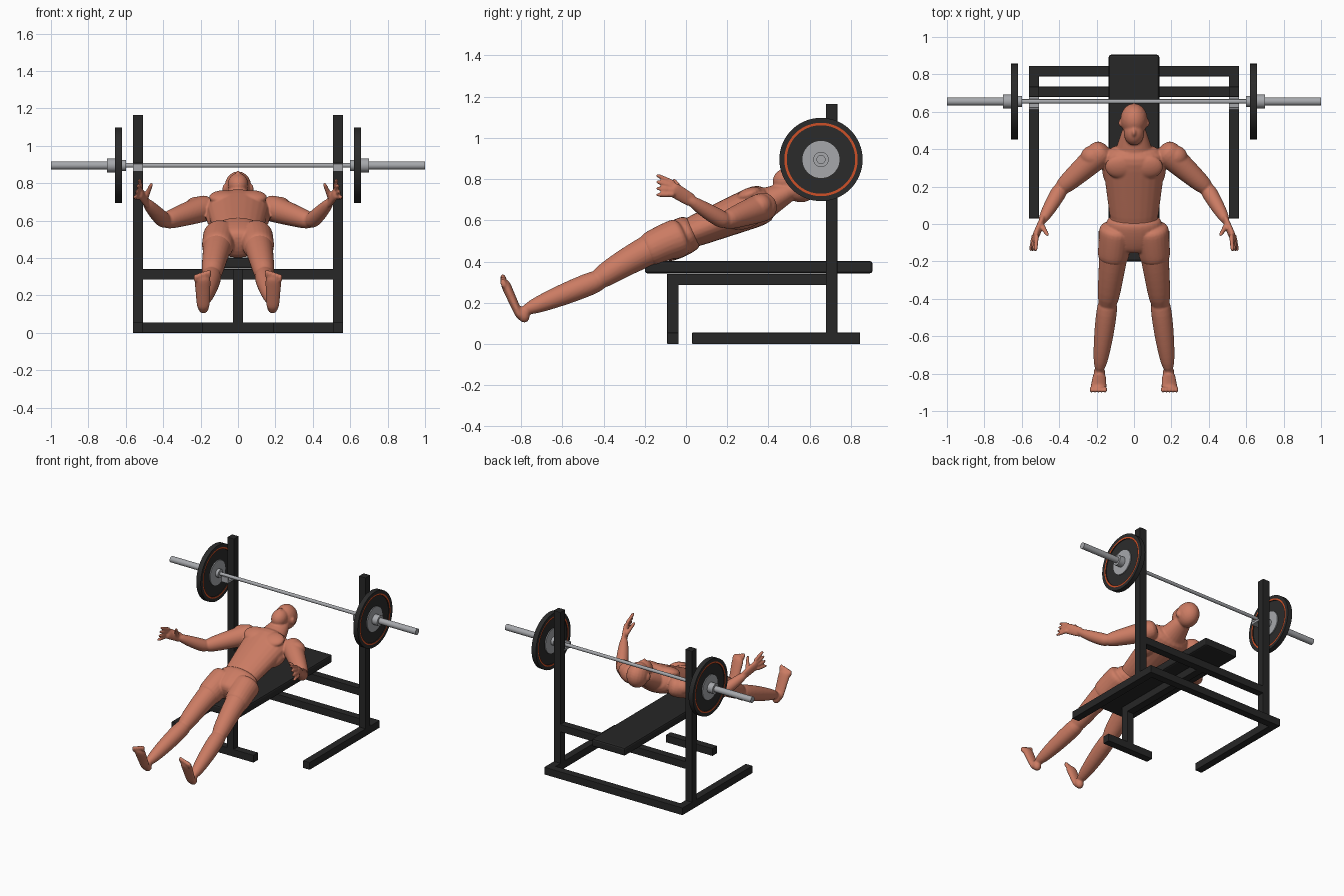
import bpy, bmesh, math
from mathutils import Vector, Matrix

cube = bpy.data.objects.get("Cube")
if cube:
    bpy.data.objects.remove(cube, do_unlink=True)


def material(name, *rgb):
    mat = bpy.data.materials.new(name)
    mat.use_nodes = True
    mat.diffuse_color = (*rgb, 1)
    mat.node_tree.nodes["Principled BSDF"].inputs["Base Color"].default_value = (*rgb, 1)
    return mat


SKIN = material("skin", 0.6, 0.2, 0.125)
FRAME = material("black_frame", 0.02, 0.02, 0.02)
RUBBER = material("black_rubber", 0.024, 0.024, 0.024)
STEEL = material("steel", 0.38, 0.39, 0.41)
ORANGE = material("orange_stripe", 0.62, 0.08, 0.02)


def finish(bm, name, *materials):
    bmesh.ops.recalc_face_normals(bm, faces=bm.faces)
    mesh = bpy.data.meshes.new(name)
    bm.to_mesh(mesh)
    bm.free()
    for mat in materials:
        mesh.materials.append(mat)
    ob = bpy.data.objects.new(name, mesh)
    bpy.context.collection.objects.link(ob)
    return ob


def box(name, low, high, mat=FRAME, bevel=0.003):
    low, high = Vector(low), Vector(high)
    bm = bmesh.new()
    place = Matrix.Translation((low + high) / 2) @ Matrix.Diagonal((*(high - low), 1))
    bmesh.ops.create_cube(bm, size=1, matrix=place)
    bmesh.ops.bevel(bm, geom=bm.edges[:], offset=bevel, segments=2, affect='EDGES', profile=0.5)
    return finish(bm, name, mat)


TUBE = 0.055


def beam(name, start, end):
    """Square tube along one axis, thickened across the other two."""
    pad = Vector([TUBE / 2 if a == b else 0 for a, b in zip(start, end)])
    return box(name, Vector(start) - pad, Vector(end) + pad)


BAR = Vector((0, 0.655, 0.895))


def lathe(name, profile, materials, rule=None):
    """Spin (x, radius) points around the barbell axis."""
    bm = bmesh.new()
    verts = [bm.verts.new(BAR + Vector((x, 0, r))) for x, r in profile]
    edges = [bm.edges.new(pair) for pair in zip(verts, verts[1:])]
    bmesh.ops.spin(bm, geom=verts + edges, cent=BAR, axis=(1, 0, 0), angle=math.tau, steps=64)
    bmesh.ops.remove_doubles(bm, verts=bm.verts, dist=0.00001)
    if rule:
        for face in bm.faces:
            face.material_index = rule((face.calc_center_median() - BAR).yz.length)
    ob = finish(bm, name, *materials)
    bpy.ops.object.select_all(action='DESELECT')
    bpy.context.view_layer.objects.active = ob
    ob.select_set(True)
    bpy.ops.object.shade_smooth_by_angle(angle=math.radians(35))


def rod(name, start, end, radius):
    lathe(name, [(start, 0), (start, radius), (end, radius), (end, 0)], [STEEL])


def limb(bm, start, end, first, last, bulge=0, flat=1, bow=0, steps=16, sides=24):
    """Blunt-ended tapered tube; flat scales its depth, bow lifts its middle."""
    start, end = Vector(start), Vector(end)
    along = (end - start).normalized()
    across = (Vector((1, 0, 0)) - along * along.x).normalized()
    deep = along.cross(across) * flat
    rings = []
    for i in range(steps + 1):
        u = -math.cos(math.pi * i / steps)
        t, hump = (u + 1) / 2, 1 - u * u
        radius = (first + (last - first) * t + bulge * hump) * math.sqrt(max(1 - u ** 8, 0.005))
        centre = start.lerp(end, t) + Vector((0, 0, bow * hump))
        turns = [math.tau * k / sides for k in range(sides)]
        rings.append([bm.verts.new(centre + radius * (across * math.cos(a) + deep * math.sin(a))) for a in turns])
    for a, b in zip(rings, rings[1:]):
        for k in range(sides):
            bm.faces.new((a[k - 1], a[k], b[k], b[k - 1]))
    bm.faces.new(rings[0])
    bm.faces.new(rings[-1])


def blob(bm, centre, size, tilt=20):
    turn = Matrix.Rotation(math.radians(tilt), 4, 'X')
    place = Matrix.Translation(centre) @ turn @ Matrix.Diagonal((*size, 1))
    bmesh.ops.create_uvsphere(bm, u_segments=20, v_segments=14, radius=1, matrix=place)


def mirror(bm):
    copy = bmesh.ops.duplicate(bm, geom=bm.verts[:] + bm.edges[:] + bm.faces[:])
    verts = [item for item in copy["geom"] if isinstance(item, bmesh.types.BMVert)]
    bmesh.ops.scale(bm, vec=(-1, 1, 1), verts=verts)


def fuse(ob, rounds):
    remesh = ob.modifiers.new("fuse", 'REMESH')
    remesh.mode, remesh.voxel_size, remesh.use_smooth_shade = 'VOXEL', 0.006, True
    soften = ob.modifiers.new("soften", 'SMOOTH')
    soften.factor, soften.iterations = 0.5, rounds


# Rack frame, bench and barbell dimensions
POST_X, POST_Y, REAR_Y, LEG_Y = 0.535, 0.707, 0.817, -0.064
LOW, CROSS = TUBE / 2, 0.313
HUB, STRIPE, EDGE, RIM = 0.09, 0.166, 0.178, 0.202
PLATE_X, THICK, THIN = 0.639, 0.018, 0.011


def plate_colour(radius):
    if radius < HUB:
        return 1
    return 2 if STRIPE < radius < EDGE else 0


half = [(THICK, 0), (THICK, HUB), (THIN, HUB), (THIN, STRIPE), (THICK, STRIPE), (THICK, EDGE), (THICK, RIM)]
plate = half + [(-x, r) for x, r in reversed(half)]

for side, s in (("left", 1), ("right", -1)):
    x = s * POST_X
    beam(side + "_upright", (x, POST_Y, 0), (x, POST_Y, 1.165))
    beam(side + "_base_rail", (x, 0.03, LOW), (x, REAR_Y + LOW, LOW))
    box(side + "_hook_shelf", (x - LOW, 0.61, 0.862), (x + LOW, 0.69, 0.88), STEEL)
    box(side + "_hook_lip", (x - LOW, 0.61, 0.862), (x + LOW, 0.622, 0.905), STEEL)
    rod(side + "_sleeve", s * 0.6, s, 0.022)
    rod(side + "_inner_collar", s * 0.6, s * 0.625, 0.03)
    rod(side + "_outer_collar", s * 0.655, s * 0.7, 0.037)
    lathe(side + "_weight_plate", [(s * PLATE_X + dx, r) for dx, r in plate],
          [RUBBER, STEEL, ORANGE], plate_colour)
rod("bar_shaft", -0.62, 0.62, 0.012)
beam("rear_base_bar", (-POST_X, REAR_Y, LOW), (POST_X, REAR_Y, LOW))
beam("rear_cross_bar", (-POST_X, POST_Y, CROSS), (POST_X, POST_Y, CROSS))
beam("bench_beam", (0, LEG_Y - LOW, CROSS), (0, POST_Y, CROSS))
beam("bench_leg", (0, LEG_Y, 0), (0, LEG_Y, CROSS))
beam("bench_foot", (-0.19, LEG_Y, LOW), (0.19, LEG_Y, LOW))
box("bench_pad", (-0.135, -0.2, 0.343), (0.135, 0.905, 0.402), bevel=0.012)

# Joints of the left side
shoulder, elbow, wrist = Vector((0.2, 0.36, 0.66)), Vector((0.39, 0.19, 0.597)), Vector((0.49, 0.02, 0.7))
knuckles = Vector((0.53, -0.075, 0.757))
hip, knee, ankle = Vector((0.09, 0, 0.53)), Vector((0.14, -0.42, 0.31)), Vector((0.185, -0.78, 0.165))
heel, toes = Vector((0.185, -0.8, 0.12)), Vector((0.19, -0.885, 0.31))
seat, waist = Vector((0, -0.14, 0.46)), Vector((0, 0.05, 0.555))

bm = bmesh.new()
# Arm and hand
limb(bm, shoulder.lerp(elbow, -0.3), elbow.lerp(shoulder, -0.1), 0.075, 0.042, bulge=0.003)
limb(bm, elbow.lerp(wrist, -0.1), wrist.lerp(elbow, -0.1), 0.042, 0.021, bulge=0.007, bow=-0.005)
limb(bm, wrist.lerp(knuckles, -0.2), knuckles, 0.016, 0.019, flat=2)
spread, reach = Vector((0.005, 0, -0.018)), Vector((0.01, -0.07, 0.015))
for k in range(4):
    offset = spread * (k - 1.5)
    root = knuckles + offset
    limb(bm, root - reach * 0.3, root + reach + offset * 0.8, 0.013, 0.01, sides=10)
limb(bm, wrist.lerp(knuckles, 0.2), (0.46, -0.063, 0.802), 0.016, 0.01, sides=10)
# Leg and foot
limb(bm, hip, knee.lerp(hip, -0.1), 0.09, 0.053, bow=0.02)
limb(bm, knee.lerp(ankle, -0.1), ankle.lerp(knee, -0.05), 0.053, 0.028, bulge=0.011)
limb(bm, heel, toes, 0.034, 0.045, flat=0.55)
blob(bm, heel.lerp(ankle, 0.5), (0.03, 0.03, 0.04))
for k in range(5):
    blob(bm, toes + Vector((0.018 * (k - 2), 0, -0.006 * (k - 1))), (0.011, 0.015, 0.024))
# Chest, back and shoulder muscles, ear
blob(bm, (0.075, 0.305, 0.725), (0.08, 0.065, 0.032))
blob(bm, (0.11, 0.29, 0.615), (0.06, 0.1, 0.055))
blob(bm, shoulder + Vector((0.02, 0, 0.01)), (0.066, 0.06, 0.058))
blob(bm, (0.073, 0.54, 0.768), (0.01, 0.018, 0.028))
mirror(bm)
# Torso, neck and head
limb(bm, seat, waist, 0.12, 0.13, bulge=0.022, flat=0.57)
limb(bm, (0, -0.05, 0.51), (0, 0.42, 0.7), 0.118, 0.18, flat=0.59)
limb(bm, (0, 0.36, 0.67), (0, 0.53, 0.755), 0.11, 0.055, flat=0.75)
blob(bm, (0, 0.557, 0.775), (0.073, 0.088, 0.088))
blob(bm, (0, 0.487, 0.795), (0.055, 0.068, 0.058))
blob(bm, (0, 0.487, 0.85), (0.012, 0.022, 0.016))
fuse(finish(bm, "body", SKIN), 4)

# Fitted shorts, a little larger than the hips and thighs
bm = bmesh.new()
limb(bm, hip, hip.lerp(knee, 0.5) + Vector((0, 0, 0.02)), 0.095, 0.081, bow=0.006)
blob(bm, (0.075, -0.045, 0.475), (0.075, 0.08, 0.06))
mirror(bm)
limb(bm, seat, waist, 0.126, 0.136, bulge=0.022, flat=0.6)
fuse(finish(bm, "shorts", SKIN), 2)
